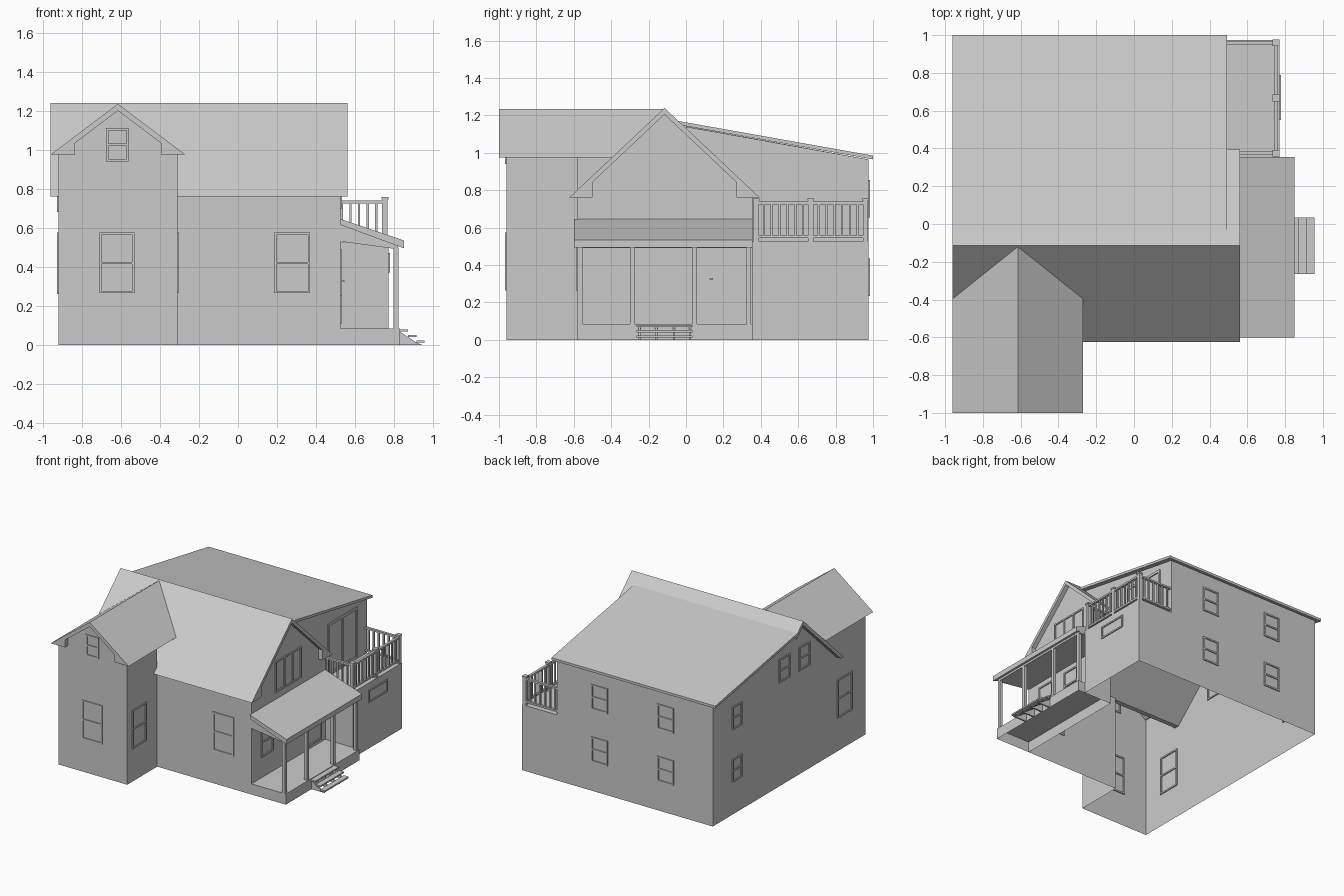
import bpy
from mathutils import Vector

cube = bpy.data.objects.get("Cube")
if cube:
    bpy.data.objects.remove(cube, do_unlink=True)

GREY = (0.6, 0.6, 0.6, 1)
mat = bpy.data.materials.new("plain_grey")
mat.use_nodes = True
mat.diffuse_color = GREY
mat.node_tree.nodes["Principled BSDF"].inputs["Base Color"].default_value = GREY


def place(axis, a, u, v):
    """Point at depth a along the axis, with u, v in the other two axes."""
    return {"x": (a, u, v), "y": (u, a, v), "z": (u, v, a)}[axis]


def make(name, verts, faces):
    mesh = bpy.data.meshes.new(name)
    mesh.from_pydata(verts, [], faces)
    mesh.materials.append(mat)
    obj = bpy.data.objects.new(name, mesh)
    bpy.context.collection.objects.link(obj)
    return obj


def prism(name, axis, a, b, pts):
    """Extrude a profile along an axis; b may be a function of the profile point."""
    n = len(pts)
    end = b if callable(b) else lambda u, v: b
    verts = [place(axis, a, u, v) for u, v in pts] + [place(axis, end(u, v), u, v) for u, v in pts]
    faces = [tuple(range(n)), tuple(range(2 * n - 1, n - 1, -1))]
    faces += [(i, i + n, (i + 1) % n + n, (i + 1) % n) for i in range(n)]
    obj = make(name, verts, faces)
    # Make the normals point outwards
    import bmesh
    bm = bmesh.new()
    bm.from_mesh(obj.data)
    bmesh.ops.recalc_face_normals(bm, faces=bm.faces)
    bm.to_mesh(obj.data)
    bm.free()
    return obj


def rect(u0, u1, v0, v1):
    return [(u0, v0), (u1, v0), (u1, v1), (u0, v1)]


def box(name, x0, x1, y0, y1, z0, z1):
    return prism(name, "z", z0, z1, rect(x0, x1, y0, y1))


def wall(name, axis, a, pts, out):
    """Single flat panel whose normal points to the out side of its axis."""
    obj = make(name, [place(axis, a, u, v) for u, v in pts], [tuple(range(len(pts)))])
    if obj.data.polygons[0].normal["xyz".index(axis)] * out < 0:
        obj.data.flip_normals()
    return obj


def window(name, axis, a, u0, u1, z0, z1, cols=1, rows=2, bar=0.012, deep=0.008):
    """Frame with mullions, standing slightly proud of the wall."""
    us = [u0 + (u1 - u0 - bar) * i / cols for i in range(cols + 1)]
    zs = [z0 + (z1 - z0 - bar) * i / rows for i in range(rows + 1)]
    for u in us:
        prism(name + "_stile", axis, a - deep, a + deep, rect(u, u + bar, z0, z1))
    for z in zs:
        prism(name + "_rail", axis, a - deep, a + deep, rect(u0, u1, z, z + bar))


def gable(c, w, peak, eave, t=0.035):
    """Chevron profile of a pitched roof with level-cut eaves."""
    k = w - t * w / (peak - eave)
    return [(c, peak), (c + w, eave), (c + k, eave), (c, peak - t), (c - k, eave), (c - w, eave)]


def returns(name, axis, a, b, c, w, peak, eave, size=0.125):
    """Boxed eave returns at a gable end."""
    z = eave + size * (peak - eave) / w
    for s in (-1, 1):
        prism(name, axis, a, b, [(c + s * w, eave), (c + s * (w - size), eave),
                                 (c + s * (w - size), z - 0.01)])


# Key planes
W, E, S, N = -0.92, 0.525, -0.58, 0.975
RIDGE, PITCH = -0.115, 0.95
WING_E, WING_S, WING_C = -0.31, -0.96, -0.615
DECK_X, DECK_Y, DECK_Z, UP_E = 0.77, 0.355, 0.525, 0.46

# House walls, open underneath
wall("wing_front_wall", "y", WING_S,
     [(W, 0), (WING_E, 0), (WING_E, 0.985), (WING_C, 1.21), (W, 0.985)], -1)
wall("wing_side_wall", "x", WING_E, rect(WING_S, S, 0, 0.985), 1)
wall("front_wall", "y", S, rect(WING_E, E, 0, 0.78), -1)
wall("east_gable_wall", "x", E,
     [(S, 0), (DECK_Y, 0), (DECK_Y, 0.775), (RIDGE, 1.215), (S, 0.775)], 1)
wall("west_wall", "x", W, [(WING_S, 0), (N, 0), (N, 0.965), (-0.04, 1.15), (RIDGE, 1.215),
                           (-0.37, 0.985), (WING_S, 0.985)], -1)
wall("back_wall", "y", N, [(W, 0), (DECK_X, 0), (DECK_X, DECK_Z), (UP_E, DECK_Z),
                           (UP_E, 0.965), (W, 0.965)], 1)
wall("annex_front_wall", "y", DECK_Y, rect(E, DECK_X, 0, DECK_Z), -1)
wall("annex_side_wall", "x", DECK_X, rect(DECK_Y, N, 0, DECK_Z), 1)
wall("balcony_floor", "z", DECK_Z, rect(UP_E, DECK_X, DECK_Y, N), 1)
wall("upper_side_wall", "x", UP_E,
     [(0, DECK_Z), (N, DECK_Z), (N, 0.965), (0, 1.14)], 1)
wall("gable_corner_wall", "y", DECK_Y, rect(UP_E, E, DECK_Z, 0.78), 1)

# Roofs
main = gable(RIDGE, 0.51, 1.24, 0.76)
prism("main_gable_roof", "x", UP_E + 0.01, 0.56, main)
returns("main_eave_return", "x", E, 0.56, RIDGE, 0.51, 1.24, 0.76)
prism("main_front_slope", "x", -0.96, UP_E + 0.01,
      [main[0], (-0.03, 1.16), (-0.03, 1.125), main[3], main[4], main[5]])
prism("shed_roof", "x", -0.96, 0.493, [(-0.04, 1.17), (1, 0.985), (1, 0.965), (-0.04, 1.15)])
prism("wing_roof", "y", -1, lambda u, v: RIDGE - (1.235 - v) / PITCH,
      gable(WING_C, 0.345, 1.235, 0.975))
returns("wing_eave_return", "y", -1, WING_S, WING_C, 0.345, 1.235, 0.975)

# Porch
wall("porch_floor", "z", 0.085, rect(E, 0.83, S, DECK_Y), 1)
wall("porch_side_skirt", "x", 0.83, rect(S, DECK_Y, 0, 0.085), 1)
wall("porch_front_skirt", "y", S, rect(E, 0.83, 0, 0.085), -1)
wall("porch_back_skirt", "y", DECK_Y, rect(DECK_X, 0.83, 0, 0.085), 1)
prism("porch_roof", "y", -0.6, DECK_Y, [(E, 0.645), (0.85, 0.535), (0.85, 0.495), (E, 0.615)])
prism("porch_ceiling", "y", S, DECK_Y, [(E, 0.62), (0.82, 0.51), (0.82, 0.49), (E, 0.53)])
for y in (-0.567, -0.288, 0.045, 0.335):
    box("porch_column", 0.797, 0.822, y - 0.0125, y + 0.0125, 0.085, 0.5)

# Porch steps
for i in range(3):
    x, z = 0.83 + 0.042 * i, 0.08 - 0.028 * i
    box("step_tread", x, x + 0.042, -0.265, 0.035, z - 0.012, z)
for y in (-0.255, -0.165, -0.07, 0.015):
    prism("step_stringer", "y", y, y + 0.012,
          [(0.83, 0), (0.83, 0.068), (0.872, 0.04), (0.914, 0.012), (0.945, 0)])

# Balcony railing
RX, RY0, RY1 = 0.752, 0.375, 0.96
for y in (RY0, (RY0 + RY1) / 2, RY1):
    box("railing_post", RX - 0.014, RX + 0.014, y - 0.014, y + 0.014, DECK_Z, 0.745)
    box("post_cap", RX - 0.018, RX + 0.018, y - 0.018, y + 0.018, 0.745, 0.757)
for z in (0.545, 0.725):
    box("side_rail", RX - 0.01, RX + 0.01, RY0, RY1, z, z + 0.014)
    for y, x0 in ((RY0, E), (RY1, UP_E)):
        box("end_rail", x0, RX, y - 0.01, y + 0.01, z, z + 0.014)
for i in range(1, 14):
    y = RY0 + (RY1 - RY0) * i / 14
    box("baluster", RX - 0.006, RX + 0.006, y - 0.006, y + 0.006, 0.55, 0.73)
for y, n in ((RY0, 5), (RY1, 6)):
    for i in range(1, n + 1):
        x = RX - 0.044 * i
        box("end_baluster", x - 0.006, x + 0.006, y - 0.006, y + 0.006, 0.55, 0.73)

# Ground floor windows of the front and wing
for name, axis, a, u0, u1 in (("wing_window", "y", WING_S, -0.71, -0.53),
                              ("front_window", "y", S, 0.185, 0.37),
                              ("wing_side_window", "x", WING_E, -0.9, -0.72),
                              ("wing_west_window", "x", W, -0.79, -0.6)):
    window(name, axis, a, u0, u1, 0.265, 0.575)
window("wing_attic_window", "y", WING_S, -0.675, -0.56, 0.94, 1.11)

# Back and west windows
for z in (0.235, 0.655):
    for x in (0.01, -0.575):
        window("back_window", "y", N, x, x + 0.145, z, z + 0.2)
    window("west_window", "x", W, 0.61, 0.73, z + 0.025, z + 0.21)
for y in (0.0, -0.25):
    window("west_attic_window", "x", W, y, y + 0.14, 0.83, 1.02)

# East openings
window("east_gable_window", "x", E, -0.28, 0.05, 0.7, 0.95, cols=3, rows=1)
window("annex_window", "x", DECK_X, 0.55, 0.79, 0.37, 0.47, rows=1)
window("balcony_door", "x", UP_E, 0.475, 0.85, 0.53, 0.945, cols=2, rows=1, bar=0.02)
for y in (-0.46, -0.17):
    window("porch_window", "x", E, y, y + 0.155, 0.25, 0.49)
window("front_door", "x", E, 0.105, 0.305, 0.11, 0.49, rows=1)
box("door_handle", E, E + 0.02, 0.125, 0.145, 0.322, 0.33)
